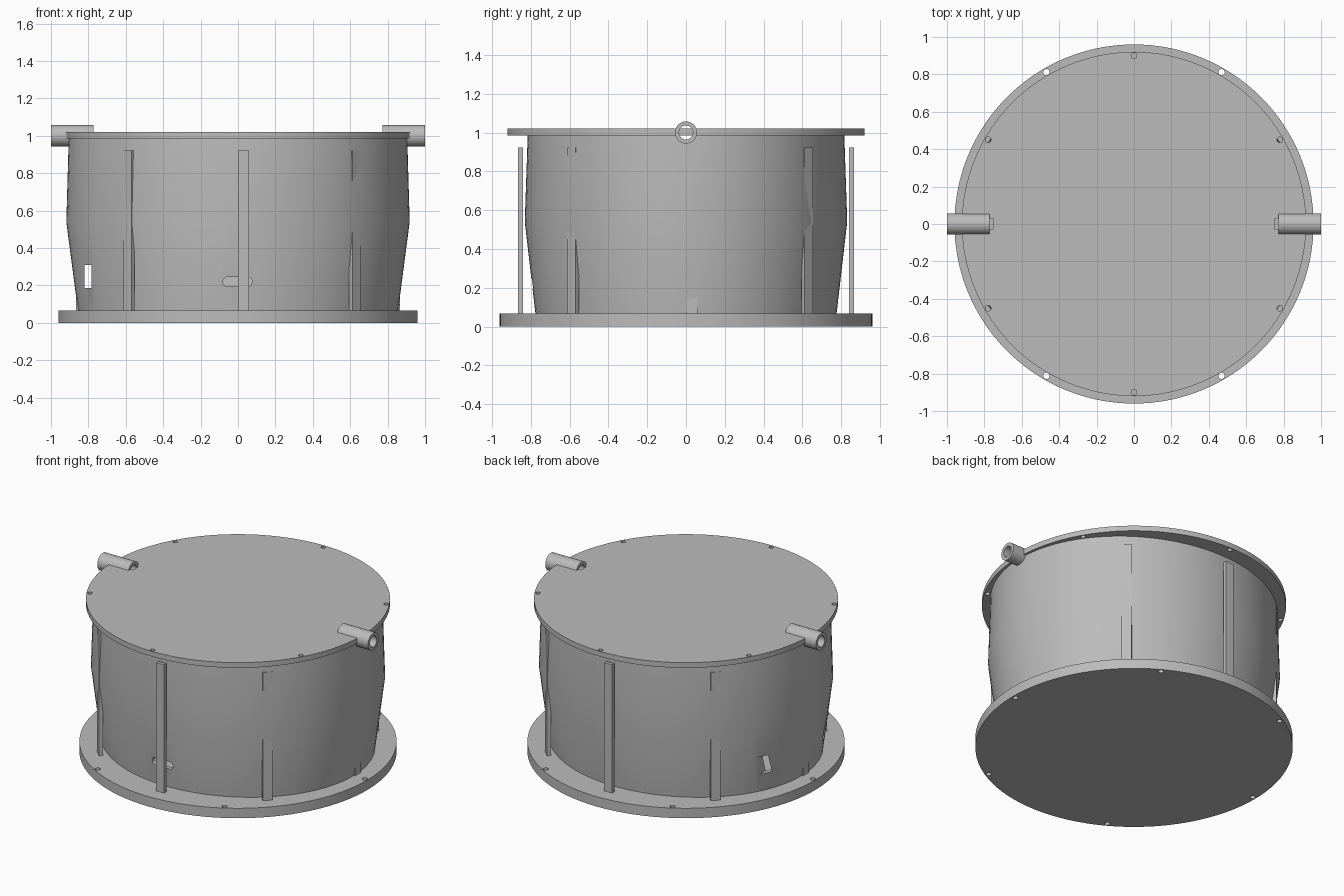
import bpy, bmesh, math
from mathutils import Matrix, Vector

if "Cube" in bpy.data.objects:
    bpy.data.objects.remove(bpy.data.objects["Cube"])

grey = bpy.data.materials.new("grey")
grey.diffuse_color = (0.5, 0.5, 0.5, 1)
grey.use_nodes = True
grey.node_tree.nodes["Principled BSDF"].inputs["Base Color"].default_value = grey.diffuse_color


def make(name, bm):
    bmesh.ops.recalc_face_normals(bm, faces=bm.faces)
    me = bpy.data.meshes.new(name)
    bm.to_mesh(me)
    bm.free()
    me.materials.append(grey)
    ob = bpy.data.objects.new(name, me)
    bpy.context.collection.objects.link(ob)
    return ob


def add_cyl(bm, r, depth, loc, segs=24, axis='Z'):
    rot = {'Z': Matrix(), 'X': Matrix.Rotation(math.pi / 2, 4, 'Y'),
           'Y': Matrix.Rotation(math.pi / 2, 4, 'X')}[axis]
    bmesh.ops.create_cone(bm, cap_ends=True, segments=segs, radius1=r, radius2=r,
                          depth=depth, matrix=Matrix.Translation(loc) @ rot)


def add_box(bm, size, loc, rot=Matrix()):
    m = rot @ Matrix.Translation(loc) @ Matrix.Diagonal((*size, 1))
    bmesh.ops.create_cube(bm, size=1, matrix=m)


def cut(ob, cutter):
    mod = ob.modifiers.new("cut", 'BOOLEAN')
    mod.operation, mod.solver, mod.object = 'DIFFERENCE', 'EXACT', cutter
    cutter.hide_render = True
    cutter.hide_viewport = False
    bpy.context.view_layer.objects.active = ob
    bpy.ops.object.modifier_apply(modifier=mod.name)


def smooth(ob):
    bpy.ops.object.select_all(action='DESELECT')
    ob.select_set(True)
    bpy.context.view_layer.objects.active = ob
    bpy.ops.object.shade_smooth_by_angle(angle=math.radians(30))


def ring_of_holes(name, r, radius, z, start):
    bm = bmesh.new()
    for k in range(6):
        a = math.radians(start + 60 * k)
        add_cyl(bm, r, 0.3, (radius * math.cos(a), radius * math.sin(a), z), 16)
    return make(name, bm)


# Bore through both hinge tubes, running slightly past their inner ends
bm = bmesh.new()
for s in (-1, 1):
    add_cyl(bm, 0.036, 0.345, (s * 0.9275, 0, 1.0), 32, 'X')
bore = make("bore_cutter", bm)

# Base flange with six bolt holes
bm = bmesh.new()
add_cyl(bm, 0.96, 0.066, (0, 0, 0.033), 128)
base = make("base_flange", bm)
base_holes = ring_of_holes("base_hole_cutter", 0.017, 0.937, 0.03, 0)
cut(base, base_holes)

# Lid with six bolt holes
bm = bmesh.new()
add_cyl(bm, 0.92, 0.035, (0, 0, 1.0025), 128)
lid = make("lid", bm)
lid_holes = ring_of_holes("lid_hole_cutter", 0.015, 0.9, 1.0, 30)
cut(lid, lid_holes)
cut(lid, bore)

# Hollow oval barrel: outer profile up, inner profile down
W = 0.03
outer = [(0.856, 0.776, 0.066), (0.918, 0.831, 0.54), (0.905, 0.816, 0.985)]
profile = outer + [(a - W, b - W, z) for a, b, z in reversed(outer)]
N = 96
bm = bmesh.new()
rings = [[bm.verts.new((a * math.cos(2 * math.pi * i / N), b * math.sin(2 * math.pi * i / N), z))
          for i in range(N)] for a, b, z in profile]
for j in range(len(rings)):
    p, q = rings[j], rings[(j + 1) % len(rings)]
    for i in range(N):
        k = (i + 1) % N
        bm.faces.new((p[i], p[k], q[k], q[i]))
barrel = make("barrel", bm)

# Side window running front to back through the barrel wall
bm = bmesh.new()
add_box(bm, (0.038, 2, 0.125), (-0.802, 0, 0.248))
window = make("window_cutter", bm)
cut(barrel, window)

# Rounded slot in the front wall
bm = bmesh.new()
for i in range(24):
    a = 2 * math.pi * i / 24 + math.pi / 24
    x = 0.026 * math.cos(a) + math.copysign(0.052, math.cos(a)) - 0.003
    bm.verts.new((x, -1, 0.22 + 0.026 * math.sin(a)))
f = bm.faces.new(bm.verts)
ext = bmesh.ops.extrude_face_region(bm, geom=[f])
bmesh.ops.translate(bm, vec=(0, 0.5, 0),
                    verts=[v for v in ext["geom"] if isinstance(v, bmesh.types.BMVert)])
slot = make("slot_cutter", bm)
cut(barrel, slot)
cut(barrel, bore)

# Hinge tubes on the left and right of the lid
for side, s in (("left", -1), ("right", 1)):
    bm = bmesh.new()
    add_cyl(bm, 0.057, 0.228, (s * 0.886, 0, 1.0), 48, 'X')
    tube = make(side + "_tube", bm)
    cut(tube, bore)
    smooth(tube)

# Eight upright slats spaced around the barrel
bm = bmesh.new()
for k in range(8):
    add_box(bm, (0.06, 0.024, 0.856), (0.03, -0.853, 0.494),
            Matrix.Rotation(math.radians(45 * k), 4, 'Z'))
slats = make("upright_slats", bm)

for ob in (base, lid, barrel):
    smooth(ob)

# Remove helpers
for c in (bore, base_holes, lid_holes, window, slot):
    bpy.data.objects.remove(c)
